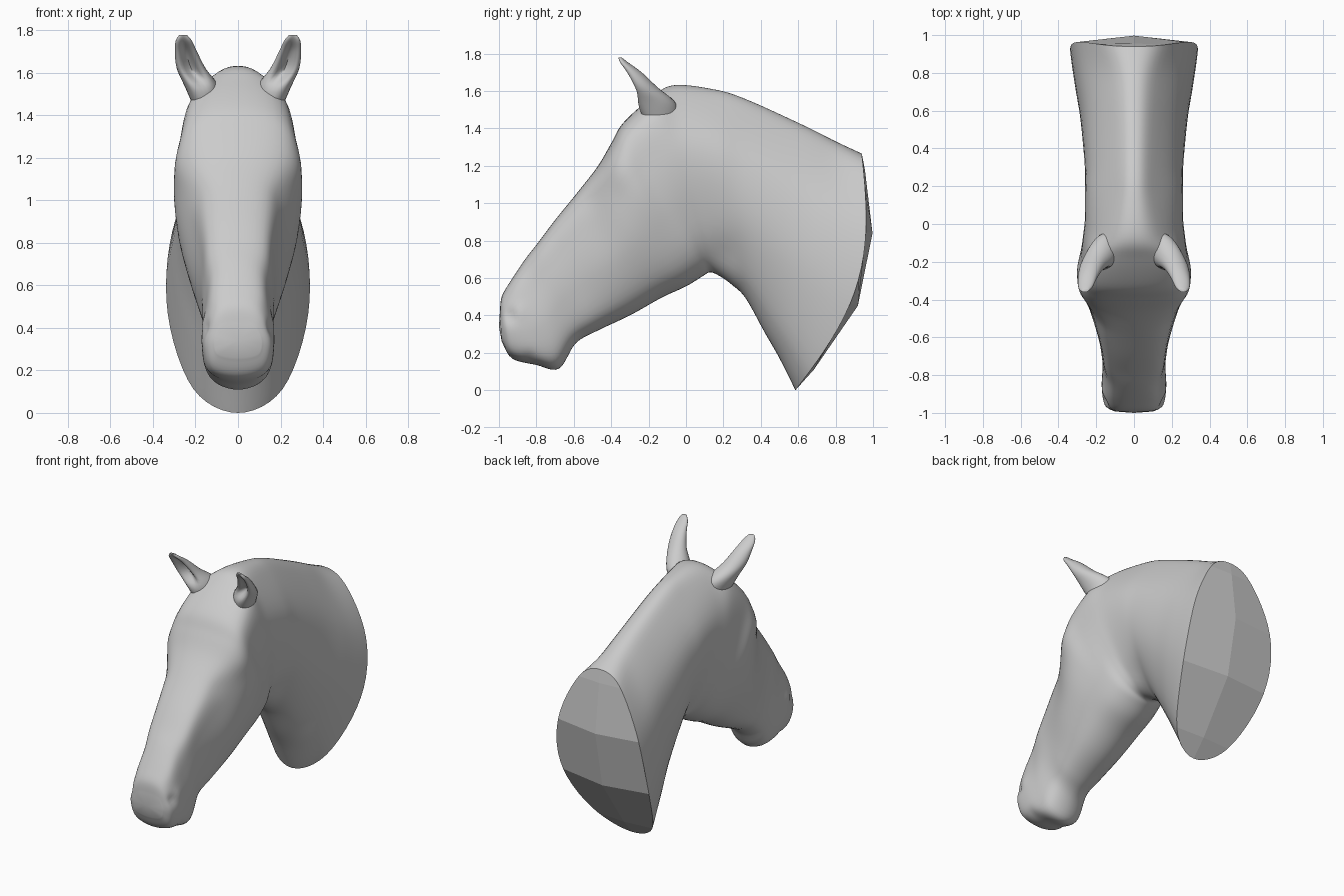
import bpy, bmesh, math
from mathutils import Vector

if "Cube" in bpy.data.objects:
    bpy.data.objects.remove(bpy.data.objects["Cube"])

# Cross-sections from muzzle to neck base:
# top y, top z, bottom y, bottom z, then half-widths going up the section
SECTIONS = [
    (-.995, .42, -.985, .26, .09, .11, .10, .07),
    (-.985, .50, -.93, .17, .12, .155, .14, .09),
    (-.94, .58, -.80, .135, .135, .17, .155, .11),
    (-.86, .70, -.68, .115, .125, .165, .155, .115),
    (-.79, .79, -.59, .25, .12, .165, .165, .13),
    (-.70, .91, -.48, .315, .14, .185, .18, .14),
    (-.57, 1.07, -.30, .40, .16, .235, .22, .16),
    (-.47, 1.20, -.13, .495, .175, .27, .275, .195),
    (-.40, 1.32, 0, .555, .18, .275, .30, .235),
    (-.335, 1.43, .09, .61, .175, .265, .28, .23),
    (-.19, 1.56, .13, .63, .155, .25, .265, .20),
    (-.07, 1.63, .18, .61, .135, .24, .25, .13),
    (.14, 1.61, .25, .56, .13, .24, .245, .10),
    (.31, 1.56, .32, .49, .14, .25, .24, .095),
    (.62, 1.42, .42, .31, .16, .275, .255, .105),
    (.80, 1.33, .50, .17, .19, .305, .28, .12),
    (.94, 1.265, .585, .0, .21, .33, .31, .16),
]
LEVELS = (.1, .4, .7, .94)
# Local swelling or hollow: y, z, radius, relative width change
DETAILS = [(-.41, 1.16, .09, .06), (-.53, 1.03, .06, -.03),
           (-.94, .40, .035, -.09), (-.90, .42, .04, .05),
           (.21, .72, .08, -.06), (.10, .80, .13, .04),
           (-.84, .17, .03, -.08)]
STEPS = 6


def spline(points, closed, steps):
    """Catmull-Rom through tuples of any size."""
    n = len(points)
    get = (lambda i: points[i % n]) if closed else (lambda i: points[max(0, min(n - 1, i))])
    out = []
    for i in range(n if closed else n - 1):
        a, b, c, d = (get(i + k) for k in (-1, 0, 1, 2))
        for s in range(steps):
            u = s / steps
            out.append(tuple(.5 * (2 * q + (r - p) * u + (2 * p - 5 * q + 4 * r - w) * u * u
                                   + (3 * q - p - 3 * r + w) * u ** 3)
                             for p, q, r, w in zip(a, b, c, d)))
    if not closed:
        out.append(points[-1])
    return out


def bridge(bm, rings):
    for a, b in zip(rings, rings[1:]):
        for i in range(len(a)):
            j = (i + 1) % len(a)
            bm.faces.new((a[i], a[j], b[j], b[i]))


def finish(bm, name, angle):
    bmesh.ops.recalc_face_normals(bm, faces=bm.faces)
    mesh = bpy.data.meshes.new(name)
    bm.to_mesh(mesh)
    bm.free()
    ob = bpy.data.objects.new(name, mesh)
    bpy.context.collection.objects.link(ob)
    bpy.ops.object.select_all(action='DESELECT')
    ob.select_set(True)
    bpy.context.view_layer.objects.active = ob
    bpy.ops.object.shade_smooth_by_angle(angle=math.radians(angle))
    return ob


def place(sec, t, bow):
    """Side-view position at height t, bowed toward the back."""
    top, low = Vector(sec[0:2]), Vector(sec[2:4])
    d = (top - low).normalized()
    k = bow * math.sin(math.pi * min(1, max(0, t)))
    return low.lerp(top, t) + Vector((d.y, -d.x)) * k


# Head and neck: one loft that fans around the throat
bm = bmesh.new()
rings = []
for n, sec in enumerate(spline(SECTIONS, False, STEPS)):
    half = list(zip(sec[4:], LEVELS))
    outline = [(0, 0)] + half + [(0, 1)] + [(-w, t) for w, t in reversed(half)]
    bow = .165 * max(0, (n / STEPS - 13) / 3) ** 1.5
    ring = []
    outline = spline(outline, True, STEPS)
    for x, t in outline:
        y, z = place(sec, t, bow)
        for dy, dz, r, amount in DETAILS:
            x *= 1 + amount * math.exp(-((y - dy) ** 2 + (z - dz) ** 2) / r ** 2)
        ring.append(bm.verts.new((x, y, max(z, 0))))
    rings.append(ring)
bridge(bm, rings)

# Muzzle front
tip = bm.verts.new((0, -1.0, .34))
first = rings[0]
for i in range(len(first)):
    bm.faces.new((tip, first[i - 1], first[i]))

# Neck base: bulging cap of large flat facets with a central spine
rim = rings[-1]
m = len(rim) // 2
spine = [rim[0]]
for t in LEVELS:
    y, z = place(SECTIONS[-1], t, .21)
    spine.append(bm.verts.new((0, y, z)))
spine.append(rim[m])
cap = []
for side in (1, -1):
    for i in range(len(LEVELS) + 1):
        loop = [rim[side * k] for k in range(i * STEPS, (i + 1) * STEPS + 1)]
        loop += [spine[i + 1], spine[i]]
        cap.append(bm.faces.new(list(dict.fromkeys(loop))))
bm.faces.index_update()
cap_ids = [f.index for f in cap]
body = finish(bm, "head_and_neck", 42)
for i in cap_ids:
    body.data.polygons[i].use_smooth = False

# Ears: cupped lofts: x, y, z, half-width, half-depth, cup depth
EAR = [(.14, -.13, 1.42, .06, .08, 0), (.168, -.16, 1.53, .08, .105, .2),
       (.22, -.225, 1.62, .068, .07, 1.1), (.245, -.285, 1.70, .052, .046, 1.2),
       (.255, -.332, 1.75, .038, .025, .7), (.258, -.352, 1.778, .018, .009, 0)]


def make_ear(side, name):
    bm = bmesh.new()
    rings = []
    for x, y, z, a, b, cup in spline(EAR, False, 5):
        ring = []
        for k in range(28):
            c, s = math.cos(k * math.tau / 28), math.sin(k * math.tau / 28)
            dent = cup * b * math.exp(-(c / .55) ** 2) if s < 0 else 0
            ring.append(bm.verts.new((side * (x + a * c), y + b * s + dent - .25 * b * c, z)))
        rings.append(ring)
    bridge(bm, rings)
    bm.faces.new(rings[0])
    bm.faces.new(rings[-1])
    finish(bm, name, 60)


make_ear(1, "ear_left")
make_ear(-1, "ear_right")
